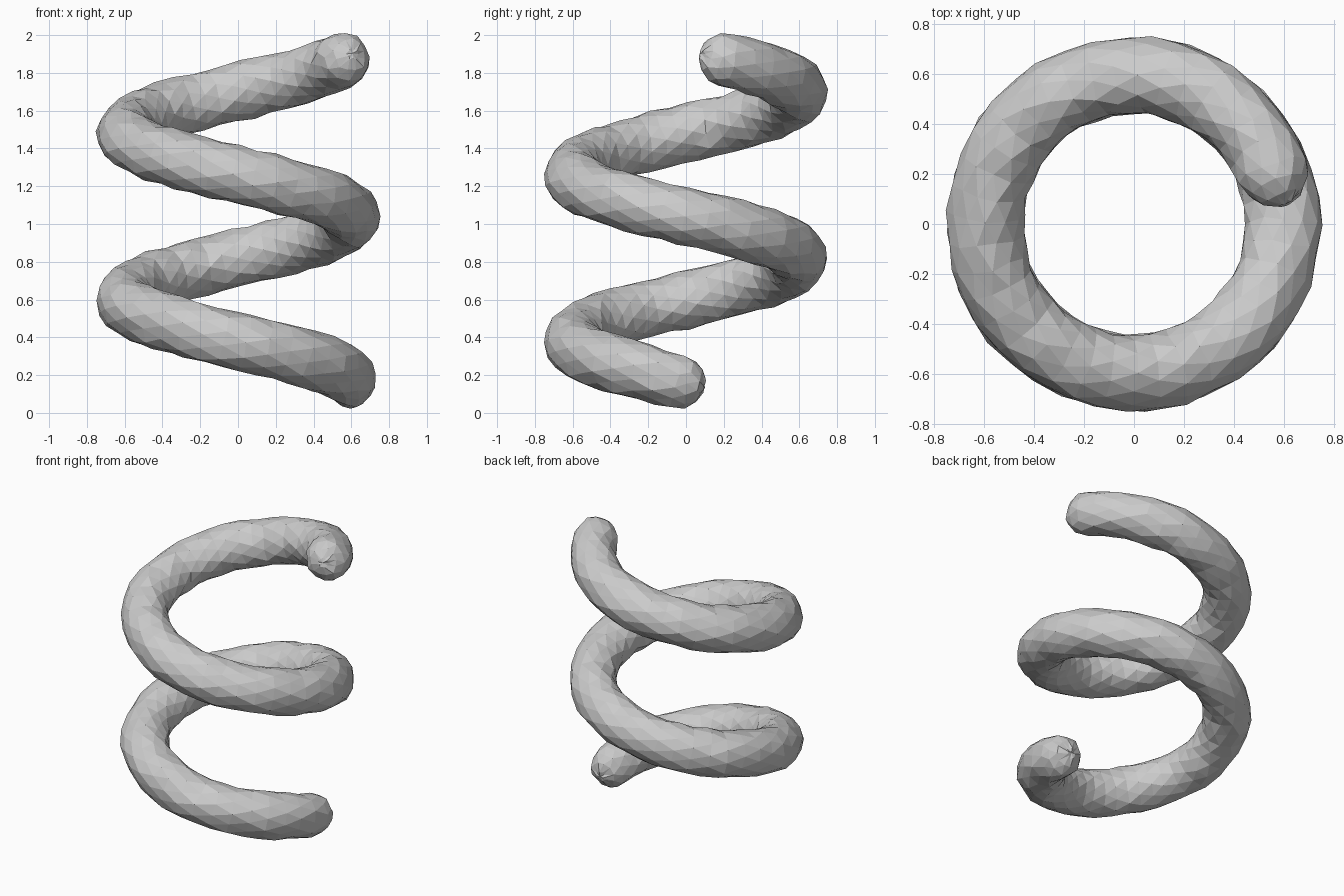
import bpy, bmesh, math, random
from mathutils import Vector

random.seed(4)
cube = bpy.data.objects.get("Cube")
if cube:
    bpy.data.objects.remove(cube)

COIL_R, TUBE_R, PITCH, Z0 = 0.595, 0.153, 0.88, 0.16
START, END = 0.07, 4 * math.pi - 0.36   # swept clockwise seen from above
STEPS, SIDES, CAP = 76, 12, 3
JITTER = 0.008


def frame(t):
    """Centre, tangent, outward and upward directions on the coil."""
    out = Vector((math.cos(t), -math.sin(t), 0))
    centre = out * COIL_R + Vector((0, 0, Z0 + PITCH * t / math.tau))
    tangent = Vector((-math.sin(t) * COIL_R, -math.cos(t) * COIL_R,
                      PITCH / math.tau)).normalized()
    return centre, tangent, out, out.cross(tangent)


def ring(bm, t, shift, radius, twist):
    centre, tangent, out, up = frame(t)
    verts = []
    for i in range(SIDES):
        a = math.tau * (i + twist) / SIDES
        r = radius + random.uniform(-JITTER, JITTER)
        slide = shift + random.uniform(-JITTER, JITTER)
        verts.append(bm.verts.new(centre + tangent * slide
                                  + (out * math.cos(a) + up * math.sin(a)) * r))
    return verts


# Ring list: rounded start, coil body, rounded end
cap_angles = [math.pi / 2 * k / (CAP + 0.5) for k in range(1, CAP + 1)]
end_r = TUBE_R * 0.93
specs = [(START, -end_r * math.sin(a), end_r * math.cos(a)) for a in reversed(cap_angles)]
for k in range(STEPS + 1):
    f = k / STEPS
    ease = min(1, min(k, STEPS - k) / 4)
    specs.append((START + (END - START) * f, 0, end_r + (TUBE_R - end_r) * ease))
specs += [(END, end_r * math.sin(a), end_r * math.cos(a)) for a in cap_angles]

# Skin the rings, offsetting every second one for triangular facets
bm = bmesh.new()
rings = [ring(bm, t, s, r, 0.5 * (n % 2)) for n, (t, s, r) in enumerate(specs)]
for n, (a, b) in enumerate(zip(rings, rings[1:])):
    for i in range(SIDES):
        j = (i + 1) % SIDES
        if n % 2 == 0:
            bm.faces.new((a[i], a[j], b[i]))
            bm.faces.new((a[j], b[j], b[i]))
        else:
            bm.faces.new((a[i], a[j], b[j]))
            bm.faces.new((a[i], b[j], b[i]))

# Close the tips
for t, sign, rim in ((START, -1, rings[0]), (END, 1, rings[-1])):
    centre, tangent, _, _ = frame(t)
    tip = bm.verts.new(centre + tangent * sign * end_r)
    for i in range(SIDES):
        bm.faces.new((rim[i], rim[(i + 1) % SIDES], tip))
bmesh.ops.recalc_face_normals(bm, faces=bm.faces)

mesh = bpy.data.meshes.new("coil_spring")
bm.to_mesh(mesh)
bm.free()
coil = bpy.data.objects.new("coil_spring", mesh)
bpy.context.collection.objects.link(coil)

# Plain grey finish
grey = bpy.data.materials.new("light_grey")
grey.use_nodes = True
grey.diffuse_color = (0.6, 0.6, 0.6, 1)
grey.node_tree.nodes["Principled BSDF"].inputs["Base Color"].default_value = grey.diffuse_color
mesh.materials.append(grey)
